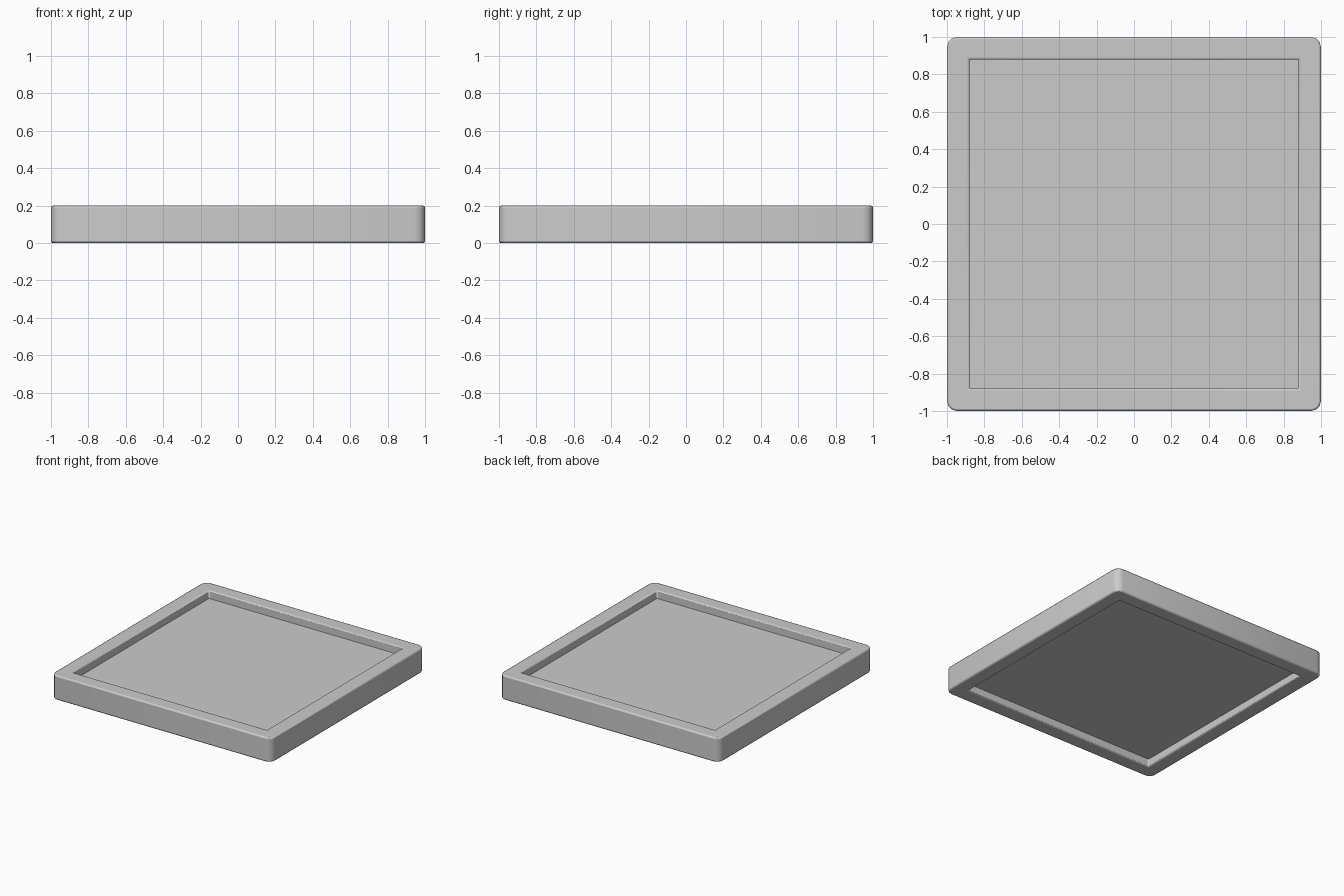
import bpy, bmesh

if "Cube" in bpy.data.objects:
    bpy.data.objects.remove(bpy.data.objects["Cube"])


def make_object(name, bm):
    bmesh.ops.recalc_face_normals(bm, faces=bm.faces[:])
    mesh = bpy.data.meshes.new(name)
    bm.to_mesh(mesh)
    bm.free()
    obj = bpy.data.objects.new(name, mesh)
    bpy.context.collection.objects.link(obj)
    return obj


OUTER, INNER, HEIGHT = 1.0, 0.88, 0.2
RECESS = 0.065
CORNERS = [(-1, -1), (1, -1), (1, 1), (-1, 1)]

# Square frame: a rectangular profile carried around the four corners
bm = bmesh.new()
profile = [(OUTER, 0), (OUTER, HEIGHT), (INNER, HEIGHT), (INNER, 0)]
rings = [[bm.verts.new((sx * r, sy * r, z)) for r, z in profile] for sx, sy in CORNERS]
for i in range(4):
    a, b = rings[i], rings[(i + 1) % 4]
    for j in range(4):
        k = (j + 1) % 4
        bm.faces.new((a[j], b[j], b[k], a[k]))
bm.normal_update()

# Rounded outer corners
posts = [e for e in bm.edges
         if all(abs(v.co.x) > 0.95 for v in e.verts)
         and abs(e.verts[0].co.z - e.verts[1].co.z) > 0.1]
bmesh.ops.bevel(bm, geom=posts, offset=0.055, segments=3, profile=0.5, affect='EDGES')
frame = make_object("frame", bm)

# Softened rim edges
bevel = frame.modifiers.new("rim_bevel", 'BEVEL')
bevel.width = 0.01
bevel.segments = 2
bevel.limit_method = 'ANGLE'
bevel.angle_limit = 1.0
bpy.context.view_layer.objects.active = frame
frame.select_set(True)
bpy.ops.object.shade_smooth_by_angle()

# Flat panel recessed on both sides
bm = bmesh.new()
bmesh.ops.create_cube(bm, size=1)
for v in bm.verts:
    v.co.x *= 2 * INNER + 0.01
    v.co.y *= 2 * INNER + 0.01
    v.co.z = v.co.z * (HEIGHT - 2 * RECESS) + HEIGHT / 2
make_object("panel", bm)
